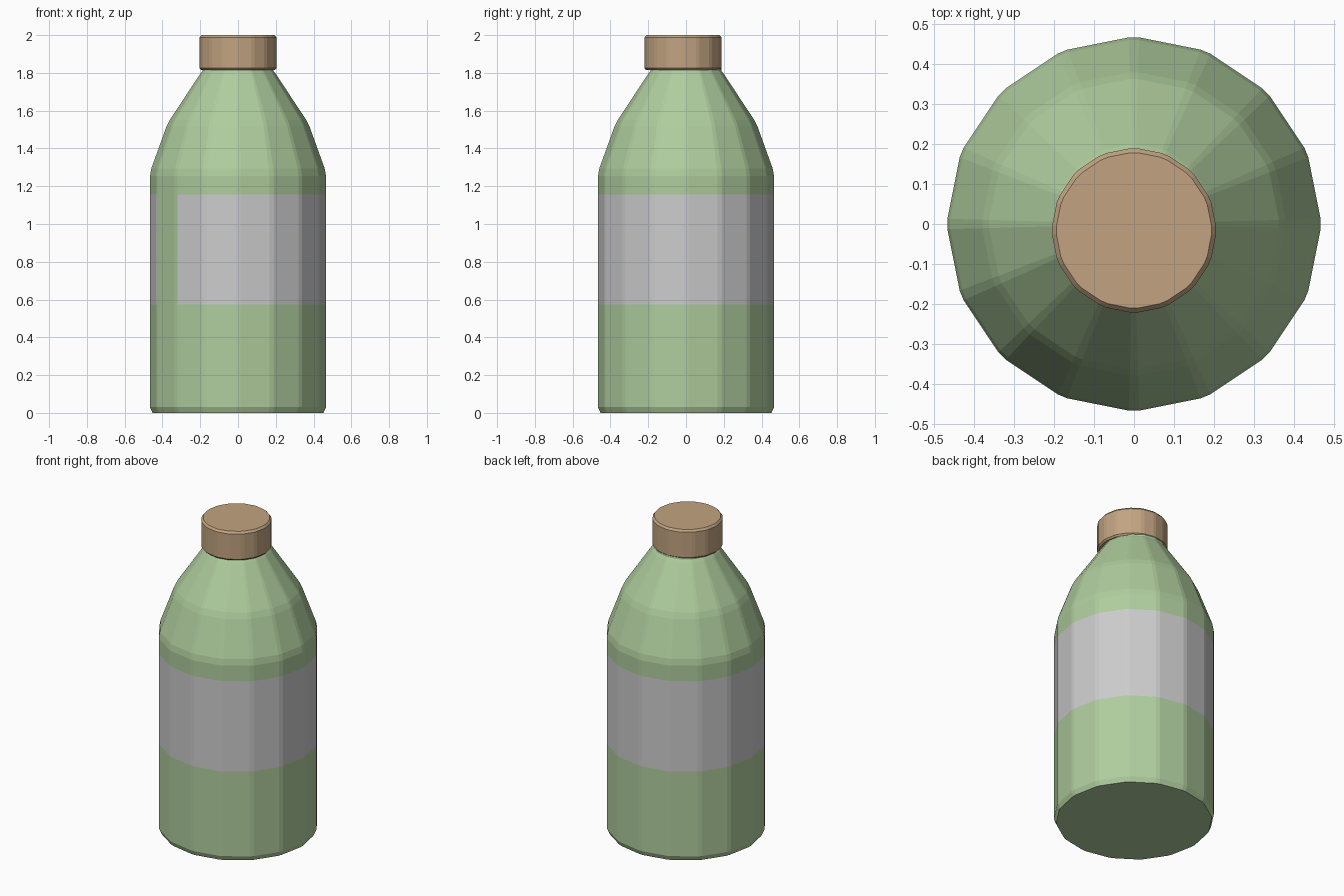
import bpy, bmesh, math

if "Cube" in bpy.data.objects:
    bpy.data.objects.remove(bpy.data.objects["Cube"])

SIDES = 16
STEP = 2 * math.pi / SIDES


def material(name, rgb):
    m = bpy.data.materials.new(name)
    m.diffuse_color = (*rgb, 1)
    m.use_nodes = True
    m.node_tree.nodes["Principled BSDF"].inputs["Base Color"].default_value = m.diffuse_color
    return m


def lathe(name, profile, mat=None, half=math.radians(1.6), y=0, keep=None, caps=True):
    """Revolve (radius, z) points as a 16-sided form with chamfered upright corners.
    keep(level, column) chooses which wall faces are made."""
    angles = [i * STEP + s * half for i in range(SIDES) for s in (-1, 1)]
    n = len(angles)
    bm = bmesh.new()
    rings = [[bm.verts.new((r * math.cos(a), r * math.sin(a) + y, z)) for a in angles]
             for r, z in profile]
    for k in range(len(rings) - 1):
        for i in range(n):
            if keep is None or keep(k, i):
                j = (i + 1) % n
                bm.faces.new((rings[k][i], rings[k][j], rings[k + 1][j], rings[k + 1][i]))
    if caps:
        bm.faces.new(rings[0][::-1])
        bm.faces.new(rings[-1])
    bmesh.ops.delete(bm, geom=[v for v in bm.verts if not v.link_faces], context='VERTS')
    mesh = bpy.data.meshes.new(name)
    bm.to_mesh(mesh)
    bm.free()
    ob = bpy.data.objects.new(name, mesh)
    bpy.context.collection.objects.link(ob)
    if mat:
        mesh.materials.append(mat)
    return ob


green = material("green_glass", (0.43, 0.61, 0.34))
brown = material("brown_cap", (0.54, 0.37, 0.22))

# Bottle profile; the label band is the wall level between 0.575 and 1.155
body = [(0.453, 0), (0.466, 0.03), (0.466, 0.575), (0.466, 1.155), (0.466, 1.255),
        (0.459, 1.295), (0.379, 1.515), (0.362, 1.55), (0.2, 1.795),
        (0.188, 1.81), (0.185, 1.84)]
LABEL_LEVEL = 2
GAP = (19, 20)  # one panel at the front left is left uncovered


def is_label(k, i):
    return k == LABEL_LEVEL and i not in GAP


# Bottle and its wrap-around label
lathe("bottle_body", body, green, keep=lambda k, i: not is_label(k, i))
lathe("label", body, keep=is_label, caps=False)

# Screw cap, set slightly towards the front
lathe("cap", [(0.196, 1.815), (0.205, 1.825), (0.205, 1.987), (0.194, 2.0)],
      brown, half=math.radians(3), y=-0.016)
